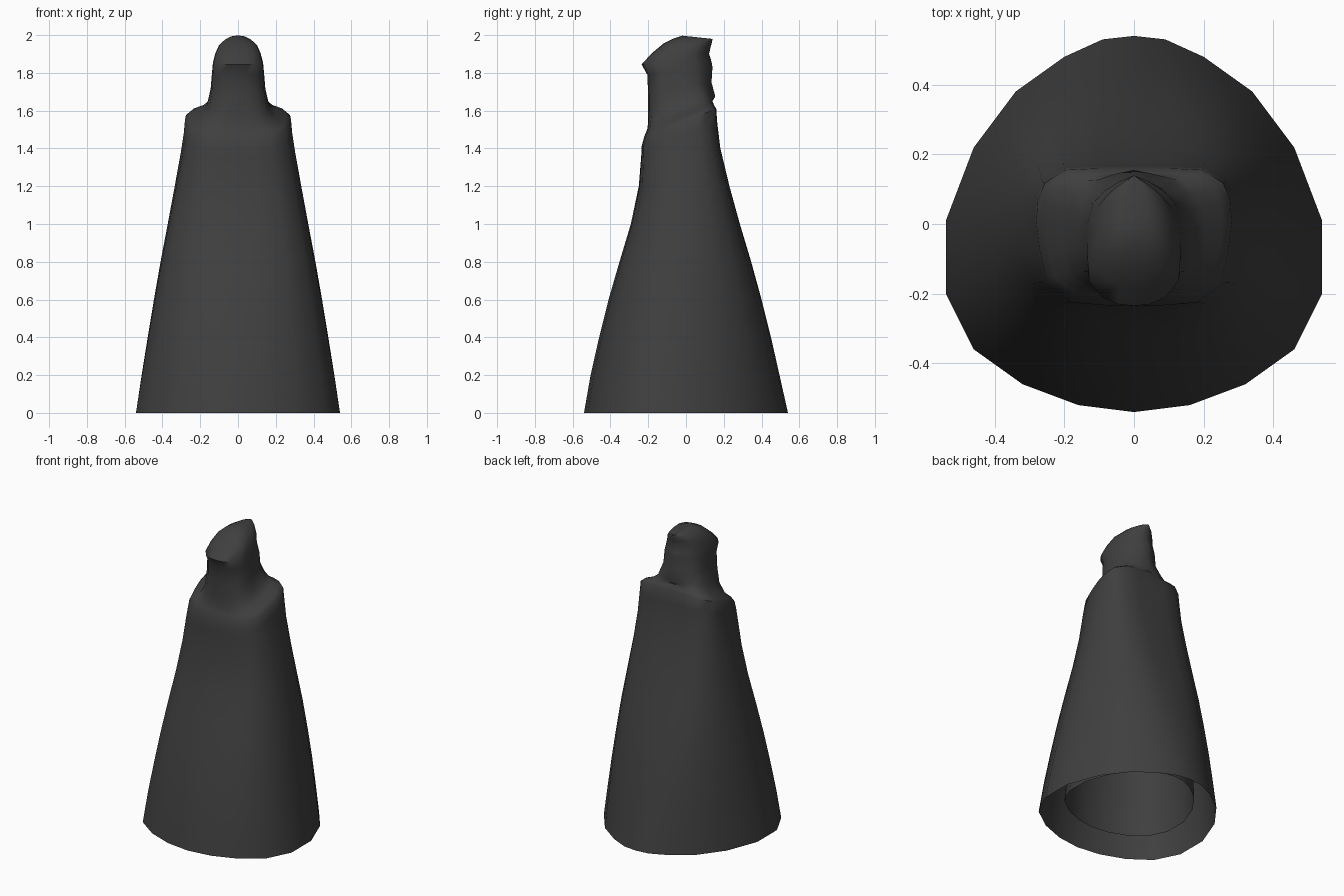
import bpy, bmesh, math

if "Cube" in bpy.data.objects:
    bpy.data.objects.remove(bpy.data.objects["Cube"])

cloth = bpy.data.materials.new("dark grey cloth")
cloth.diffuse_color = (0.05, 0.05, 0.05, 1)
cloth.use_nodes = True
cloth.node_tree.nodes["Principled BSDF"].inputs["Base Color"].default_value = cloth.diffuse_color

# Half cross-sections from the back middle to the front middle
HEM = [(0, .54), (.09, .53), (.2, .48), (.34, .38), (.46, .22), (.54, .01),
       (.54, -.2), (.46, -.36), (.32, -.46), (.16, -.52), (0, -.54)]
SHOULDER = [(0, .165), (.1, .165), (.2, .16), (.26, .12), (.28, .07), (.285, 0),
            (.275, -.08), (.255, -.17), (.18, -.225), (.09, -.233), (0, -.235)]
HOOD = [(0, .15), (.045, .13), (.09, .1), (.125, .06), (.14, 0), (.145, -.05),
        (.145, -.1), (.14, -.16), (.1, -.21), (.05, -.23), (0, -.235)]


def unit(section):
    """Scale a section to x 0..1 and y 0 (front) .. 1 (back)."""
    w = max(p[0] for p in section)
    lo, hi = section[-1][1], section[0][1]
    return [(x / w, (y - lo) / (hi - lo)) for x, y in section]


SHAPES = [unit(HEM), unit(SHOULDER), unit(HOOD)]


def ring(shape, width, y_front, y_back, z_front, z_back):
    """Mirrored closed ring; shape 0..2 blends hem, shoulder and hood."""
    i = min(int(shape), 1)
    t = shape - i
    half = []
    for (ax, ay), (bx, by) in zip(SHAPES[i], SHAPES[i + 1]):
        x, y = ax + (bx - ax) * t, ay + (by - ay) * t
        half.append((x * width, y_front + (y_back - y_front) * y,
                     z_front + (z_back - z_front) * y))
    return half + [(-x, y, z) for x, y, z in half[-2:0:-1]]


def loft(name, rows, cap):
    bm = bmesh.new()
    loops = [[bm.verts.new(p) for p in ring(*r)] for r in rows]
    n = len(loops[0])
    for a, b in zip(loops, loops[1:]):
        for i in range(n):
            j = (i + 1) % n
            bm.faces.new((a[j], a[i], b[i], b[j]))
    if cap:
        bm.faces.new(loops[-1][::-1])
    bm.normal_update()
    mesh = bpy.data.meshes.new(name)
    bm.to_mesh(mesh)
    bm.free()
    mesh.materials.append(cloth)
    ob = bpy.data.objects.new(name, mesh)
    bpy.context.collection.objects.link(ob)
    bpy.ops.object.select_all(action='DESELECT')
    ob.select_set(True)
    bpy.context.view_layer.objects.active = ob
    bpy.ops.object.shade_smooth_by_angle(angle=math.radians(50))
    return ob


# Outer cloak with shoulders and hood in one draped surface
loft("hooded_cloak", [
    (0, .54, -.54, .54, 0, 0),
    (.1, .51, -.505, .495, .2, .2),
    (.2, .478, -.46, .45, .4, .4),
    (.3, .445, -.41, .4, .6, .6),
    (.42, .41, -.352, .345, .8, .8),
    (.55, .372, -.292, .285, 1.0, 1.0),
    (.7, .335, -.25, .23, 1.2, 1.2),
    (.9, .302, -.237, .182, 1.36, 1.4),
    (1, .287, -.235, .166, 1.41, 1.53),
    (1, .281, -.222, .16, 1.46, 1.61),
    (1.1, .255, -.21, .148, 1.49, 1.63),
    (1.3, .205, -.203, .14, 1.51, 1.65),
    (1.6, .165, -.2, .155, 1.58, 1.675),
    (1.9, .145, -.2, .135, 1.68, 1.75),
    (2, .137, -.205, .14, 1.79, 1.83),
    (2, .133, -.235, .135, 1.845, 1.86),
    (2, .12, -.18, .122, 1.905, 1.9),
    (2, .1, -.12, .13, 1.955, 1.935),
    (2, .07, -.07, .138, 1.98, 1.965),
    (2, .035, -.02, .14, 1.997, 1.98),
], True)

# Inner robe hanging inside the cloak
loft("inner_robe", [
    (0, .39, -.4, .4, .08, .08),
    (.2, .36, -.36, .35, .5, .5),
    (.5, .29, -.24, .23, 1.0, 1.0),
    (.9, .24, -.19, .14, 1.38, 1.38),
], True)
